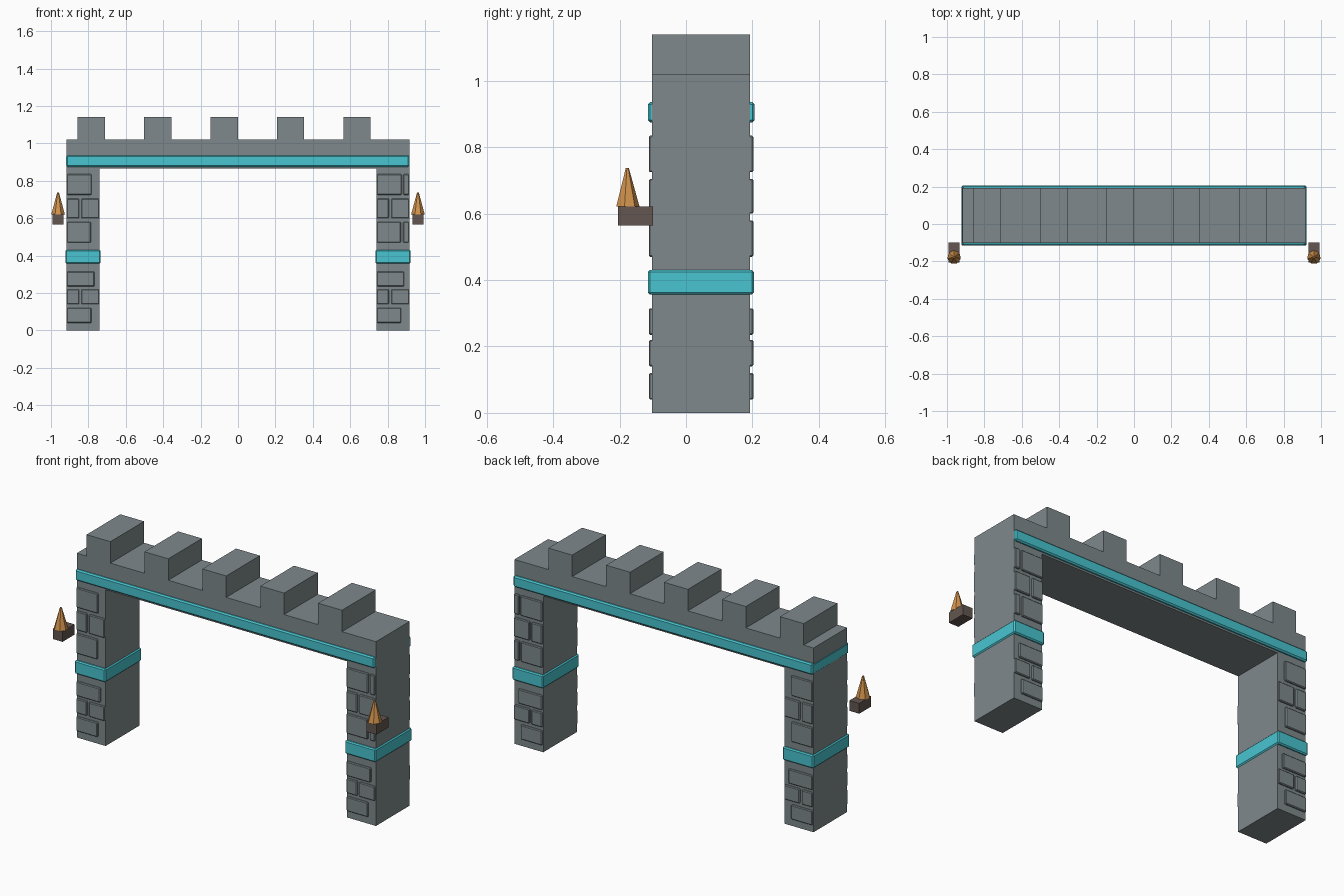
import bpy, bmesh, math
from mathutils import Matrix

if "Cube" in bpy.data.objects:
    bpy.data.objects.remove(bpy.data.objects["Cube"])


def mat(name, rgb):
    m = bpy.data.materials.new(name)
    m.diffuse_color = (*rgb, 1)
    m.use_nodes = True
    m.node_tree.nodes["Principled BSDF"].inputs["Base Color"].default_value = m.diffuse_color
    return m


STONE = mat("grey stone", (0.21, 0.25, 0.262))
TEAL = mat("teal trim", (0.065, 0.56, 0.635))
BROWN = mat("dark wood", (0.125, 0.094, 0.08))
ORANGE = mat("orange flame", (0.64, 0.29, 0.075))

Y0, Y1 = -0.102, 0.193      # front and back wall planes
IN, OUT = 0.74, 0.917       # inner and outer pillar sides


def finish(name, bm, material):
    me = bpy.data.meshes.new(name)
    bm.to_mesh(me)
    bm.free()
    me.materials.append(material)
    ob = bpy.data.objects.new(name, me)
    bpy.context.collection.objects.link(ob)
    return ob


def box(name, x, y, z, material, bevel=0):
    """Box from (low, high) ranges, optionally chamfered."""
    bm = bmesh.new()
    bmesh.ops.create_cube(bm, size=1)
    for v in bm.verts:
        for i, (a, b) in enumerate((x, y, z)):
            v.co[i] = (a + b) / 2 + v.co[i] * (b - a)
    if bevel:
        bmesh.ops.bevel(bm, geom=bm.edges[:], offset=bevel, segments=1,
                        affect='EDGES')
    return finish(name, bm, material)


# Arch body: lintel and two pillars
box("lintel", (-OUT, OUT), (Y0, Y1), (0.865, 1.021), STONE)
box("lintel_band", (-OUT - 0.002, OUT - 0.001), (-0.115, 0.207),
    (0.875, 0.936), TEAL, 0.007)

# Battlements
for i in range(5):
    x = -0.857 + i * 0.355
    box("battlement", (x, x + 0.146), (Y0, Y1), (1.02, 1.14), STONE)

# Brick courses: z range and brick spans across the pillar (0 to 1, left to right)
COURSES = [
    (0.04, 0.12, [(0.01, 0.75)]),
    (0.14, 0.22, [(0.01, 0.38), (0.45, 0.99)]),
    (0.235, 0.315, [(0.01, 0.84)]),
    (0.47, 0.58, [(0.01, 0.74)]),
    (0.60, 0.705, [(0.01, 0.38), (0.45, 0.99)]),
    (0.725, 0.835, [(0.01, 0.76)]),
]

for side, s in (("left", -1), ("right", 1)):
    xs = sorted((s * IN, s * OUT))
    box(side + "_pillar", xs, (Y0, Y1), (0, 0.87), STONE)
    box(side + "_pillar_band", (xs[0] - 0.006, xs[1] + 0.006),
        (-0.115, 0.205), (0.357, 0.43), TEAL, 0.006)

    # Raised bricks on the front and back of the pillar
    w = xs[1] - xs[0]
    for z0, z1, spans in COURSES:
        if s > 0 and z0 in (0.47, 0.725):
            spans = spans + [(0.81, 0.99)]
        for a, b in spans:
            box(side + "_front_brick", (xs[0] + a * w, xs[0] + b * w),
                (-0.112, -0.095), (z0, z1), STONE, 0.004)
            box(side + "_back_brick", (xs[0] + a * w, xs[0] + b * w),
                (0.186, 0.203), (z0, z1), STONE, 0.004)

    # Torch: bracket and faceted flame
    cx = s * 0.962
    box(side + "_torch_bracket", (cx - 0.03, cx + 0.03), (-0.205, -0.1),
        (0.565, 0.622), BROWN)
    bm = bmesh.new()
    bmesh.ops.create_cone(
        bm, cap_ends=True, segments=7, radius1=0.037, radius2=0.005,
        depth=0.116, matrix=Matrix.Translation((cx, -0.177, 0.679)))
    finish(side + "_torch_flame", bm, ORANGE)
